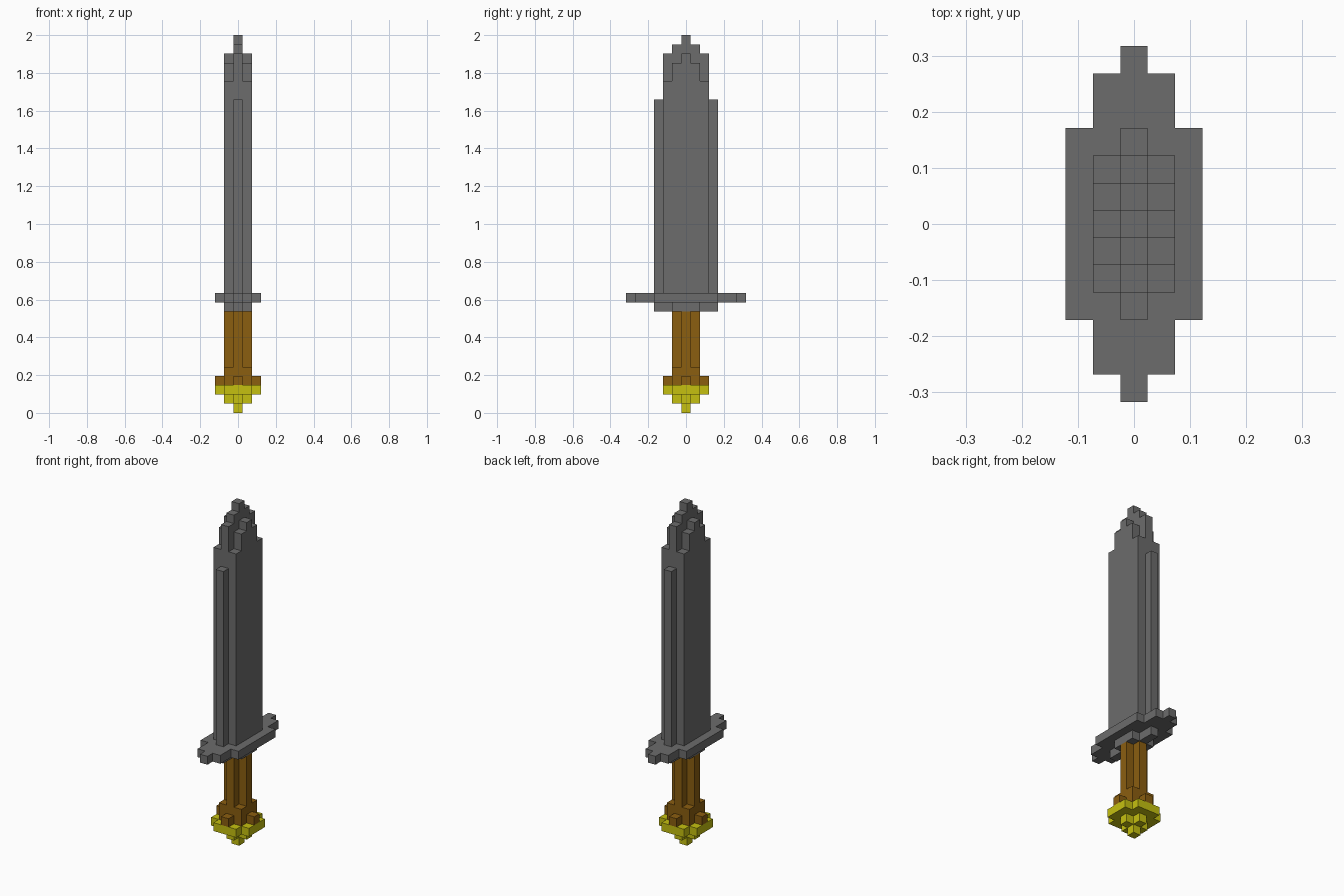
import bpy, bmesh, math
from mathutils import Vector

old = bpy.data.objects.get("Cube")
if old:
    bpy.data.objects.remove(old, do_unlink=True)

U = 2 / 41  # size of one block; the sword is 41 blocks tall


def material(name, rgb):
    m = bpy.data.materials.new(name)
    m.use_nodes = True
    m.diffuse_color = (*rgb, 1)
    m.node_tree.nodes["Principled BSDF"].inputs["Base Color"].default_value = (*rgb, 1)
    return m


steel = material("steel grey", (0.150, 0.150, 0.150))
leather = material("leather brown", (0.258, 0.112, 0.005))
gold = material("gold yellow", (0.558, 0.527, 0.005))


def block_part(name, mat, layers):
    """layers: (z start, z end, reach), where reach[i] is how many blocks the
    column |x| = i extends either way along y from the middle block."""
    cells = set()
    for z0, z1, reach in layers:
        for z in range(z0, z1):
            for i, r in enumerate(reach):
                for y in range(-r, r + 1):
                    cells |= {(i, y, z), (-i, y, z)}

    # Outer skin only: one quad where a block has no neighbour
    bm = bmesh.new()
    for c in cells:
        for axis in range(3):
            for s in (-1, 1):
                n = list(c)
                n[axis] += s
                if tuple(n) in cells:
                    continue
                d, a, b = Vector(), Vector(), Vector()
                d[axis], a[(axis + 1) % 3], b[(axis + 2) % 3] = s / 2, s / 2, 0.5
                mid = Vector(c) + Vector((0, 0, 0.5)) + d
                bm.faces.new([bm.verts.new((mid + p) * U)
                              for p in (-a - b, a - b, a + b, b - a)])

    # Merge the quads into large flat faces
    bmesh.ops.remove_doubles(bm, verts=bm.verts, dist=U * 0.01)
    bmesh.ops.dissolve_limit(bm, angle_limit=math.radians(1),
                             verts=bm.verts, edges=bm.edges)
    mesh = bpy.data.meshes.new(name)
    bm.to_mesh(mesh)
    bm.free()
    mesh.materials.append(mat)
    obj = bpy.data.objects.new(name, mesh)
    bpy.context.collection.objects.link(obj)
    return obj


# Stepped pommel tapering to one block at the bottom
block_part("pommel", gold, [(0, 1, [0]), (1, 2, [1, 0]), (2, 3, [2, 2, 1])])

# Grip: flared foot, square ring, then a plus-shaped shaft
block_part("grip", leather, [(3, 4, [2, 1, 0]), (4, 5, [1, 1]), (5, 11, [1, 0])])

# Collar under the guard, and the flat stepped guard
block_part("guard_collar", steel, [(11, 12, [3, 1])])
block_part("guard", steel, [(12, 13, [6, 5, 3])])

# Blade with thin cutting edges and a stepped point
block_part("blade", steel, [
    (13, 34, [3, 2]),
    (34, 36, [2, 2]),
    (36, 38, [2, 1]),
    (38, 39, [2, 0]),
    (39, 40, [1]),
    (40, 41, [0]),
])
